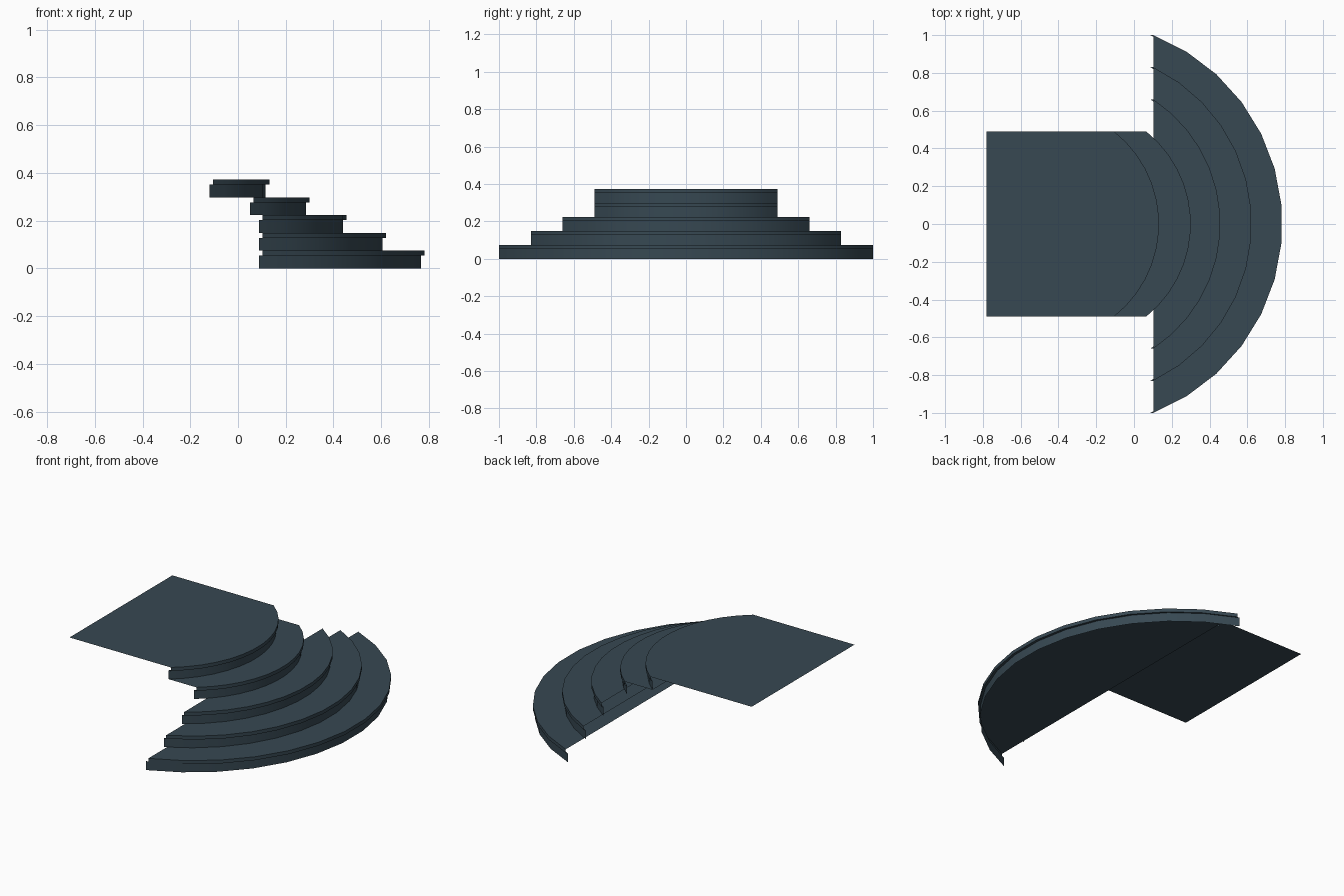
import bpy, bmesh
from math import sin, cos, atan2, hypot

if "Cube" in bpy.data.objects:
    bpy.data.objects.remove(bpy.data.objects["Cube"])

RISE, NOSE_H, OVERHANG, SEGMENTS = 0.0745, 0.021, 0.015, 13

mat = bpy.data.materials.new("slate_blue")
mat.diffuse_color = (0.038, 0.065, 0.085, 1)
mat.use_nodes = True
mat.node_tree.nodes["Principled BSDF"].inputs["Base Color"].default_value = mat.diffuse_color


def arc(end_x, end_y, front_x):
    """Shallow plan arc between two ends; its middle facet lies on front_x."""
    cx = end_x
    for _ in range(40):
        half = atan2(end_y, end_x - cx)
        apex = front_x + hypot(end_x - cx, end_y) * (1 - cos(half / SEGMENTS))
        cx = (apex ** 2 - end_x ** 2 - end_y ** 2) / (2 * (apex - end_x))
    r, half = apex - cx, atan2(end_y, end_x - cx)
    angles = [half * (2 * i / SEGMENTS - 1) for i in range(SEGMENTS + 1)]
    return [(cx + r * cos(a), r * sin(a)) for a in angles]


def finish(name, bm):
    mesh = bpy.data.meshes.new(name)
    bm.to_mesh(mesh)
    bm.free()
    obj = bpy.data.objects.new(name, mesh)
    bpy.context.collection.objects.link(obj)
    mesh.materials.append(mat)
    bpy.ops.object.select_all(action='DESELECT')
    bpy.context.view_layer.objects.active = obj
    obj.select_set(True)
    bpy.ops.object.shade_smooth_by_angle(angle=0.6)


def front_strip(name, outline, z0, z1):
    """Riser face, overhang underside and nosing face of one step."""
    bm = bmesh.new()
    z_nose = z1 - NOSE_H
    profile = [(-OVERHANG, z0), (-OVERHANG, z_nose), (0, z_nose), (0, z1)]
    rows = [[bm.verts.new((x + dx, y, z)) for x, y in outline] for dx, z in profile]
    for low, high in zip(rows, rows[1:]):
        for i in range(SEGMENTS):
            bm.faces.new((low[i], low[i + 1], high[i + 1], high[i]))
    finish(name, bm)


def tread_sheet(name, outline, z, back_x=None):
    """Flat top, optionally carried straight back to back_x."""
    points = list(outline)
    if back_x is not None:
        points += [(back_x, outline[-1][1]), (back_x, outline[0][1])]
    bm = bmesh.new()
    bm.faces.new([bm.verts.new((x, y, z)) for x, y in points])
    finish(name, bm)


# Steps from bottom to top: arc end x, half width, front x, back of tread
steps = [
    (0.102, 1.00, 0.781, None),
    (0.102, 0.83, 0.620, None),
    (0.102, 0.66, 0.455, None),
    (0.065, 0.49, 0.299, -0.12),
    (-0.105, 0.49, 0.131, -0.781),   # landing platform
]
for i, (end_x, half_w, front_x, back_x) in enumerate(steps):
    outline = arc(end_x, half_w, front_x)
    top = (i + 1) * RISE
    front_strip(f"riser_{i + 1}", outline, i * RISE, top)
    tread_sheet("landing" if i == 4 else f"tread_{i + 1}", outline, top, back_x)
